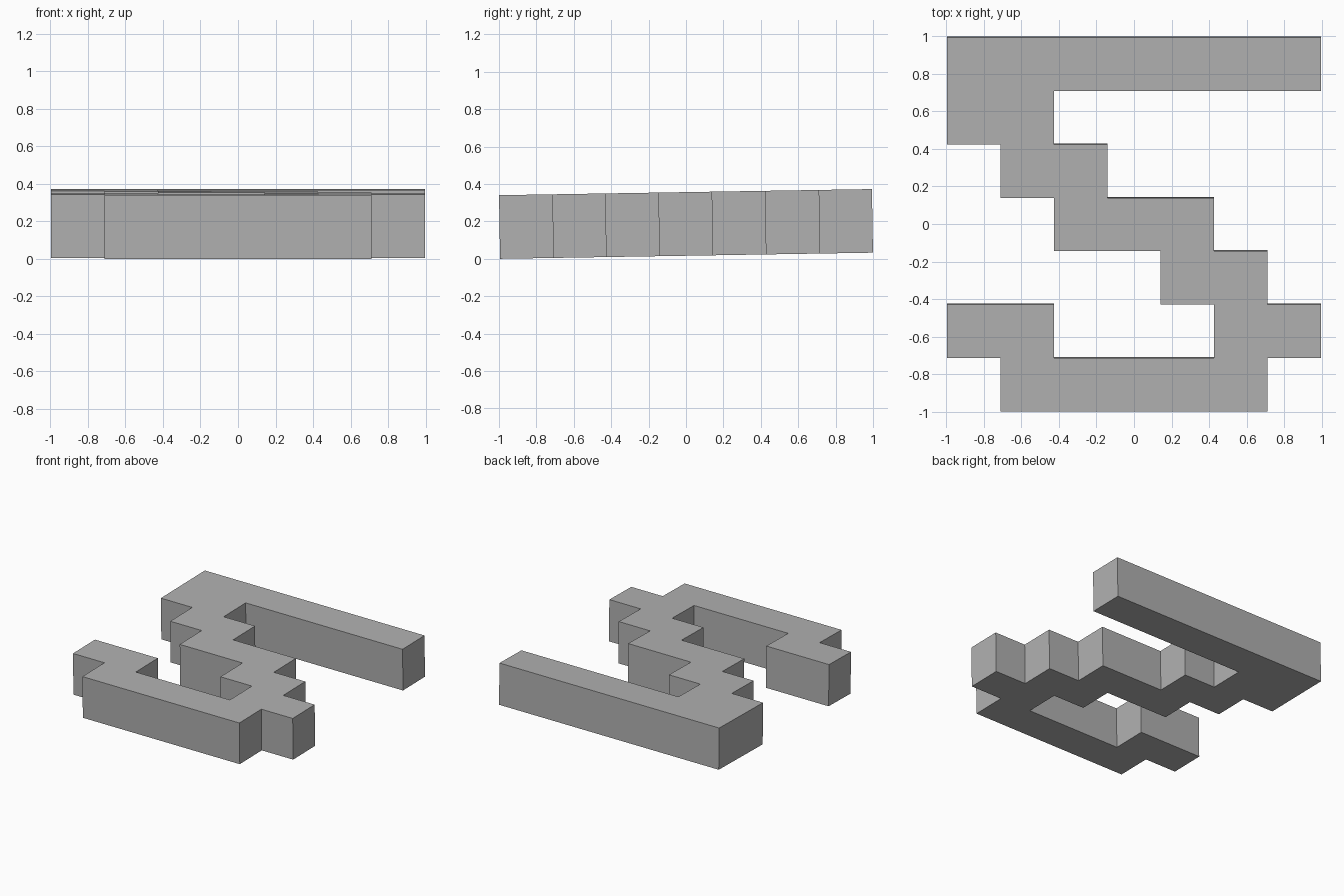
import bpy
import bmesh
from math import radians
from mathutils import Matrix

cube = bpy.data.objects.get("Cube")
if cube:
    bpy.data.objects.remove(cube, do_unlink=True)

# Block pattern, back row first
ROWS = [
    "#######",
    "##.....",
    ".##....",
    "..###..",
    "....##.",
    "##...##",
    ".#####.",
]
SIZE = 1.994
CELL = SIZE / len(ROWS)
THICK = 0.34
TILT = radians(0.94)

# Plain grey material
grey = bpy.data.materials.new("grey")
grey.use_nodes = True
color = (0.44, 0.44, 0.44, 1)
grey.diffuse_color = color
grey.node_tree.nodes["Principled BSDF"].inputs["Base Color"].default_value = color

# Flat stepped outline: one square per block, merged into a single face
bm = bmesh.new()
for r, row in enumerate(ROWS):
    for c, mark in enumerate(row):
        if mark == "#":
            x, y = c * CELL - SIZE / 2, SIZE / 2 - r * CELL
            corners = [(x, y - CELL), (x + CELL, y - CELL), (x + CELL, y), (x, y)]
            bm.faces.new([bm.verts.new((px, py, 0)) for px, py in corners])
bmesh.ops.remove_doubles(bm, verts=bm.verts, dist=CELL / 100)
bmesh.ops.dissolve_limit(bm, angle_limit=radians(1), verts=bm.verts, edges=bm.edges)

# Thicken the outline into a slab
result = bmesh.ops.extrude_face_region(bm, geom=bm.faces[:])
top = [v for v in result["geom"] if isinstance(v, bmesh.types.BMVert)]
bmesh.ops.translate(bm, verts=top, vec=(0, 0, THICK))
bmesh.ops.recalc_face_normals(bm, faces=bm.faces)

# Tip the slab slightly up at the back, then centre it and rest it on the ground
bmesh.ops.transform(bm, matrix=Matrix.Rotation(TILT, 4, "X"), verts=bm.verts)
ys = [v.co.y for v in bm.verts]
low = min(v.co.z for v in bm.verts)
bmesh.ops.translate(bm, verts=bm.verts, vec=(0, -(min(ys) + max(ys)) / 2, -low))

mesh = bpy.data.meshes.new("stepped_slab")
bm.to_mesh(mesh)
bm.free()
mesh.materials.append(grey)
slab = bpy.data.objects.new("stepped_slab", mesh)
bpy.context.collection.objects.link(slab)
